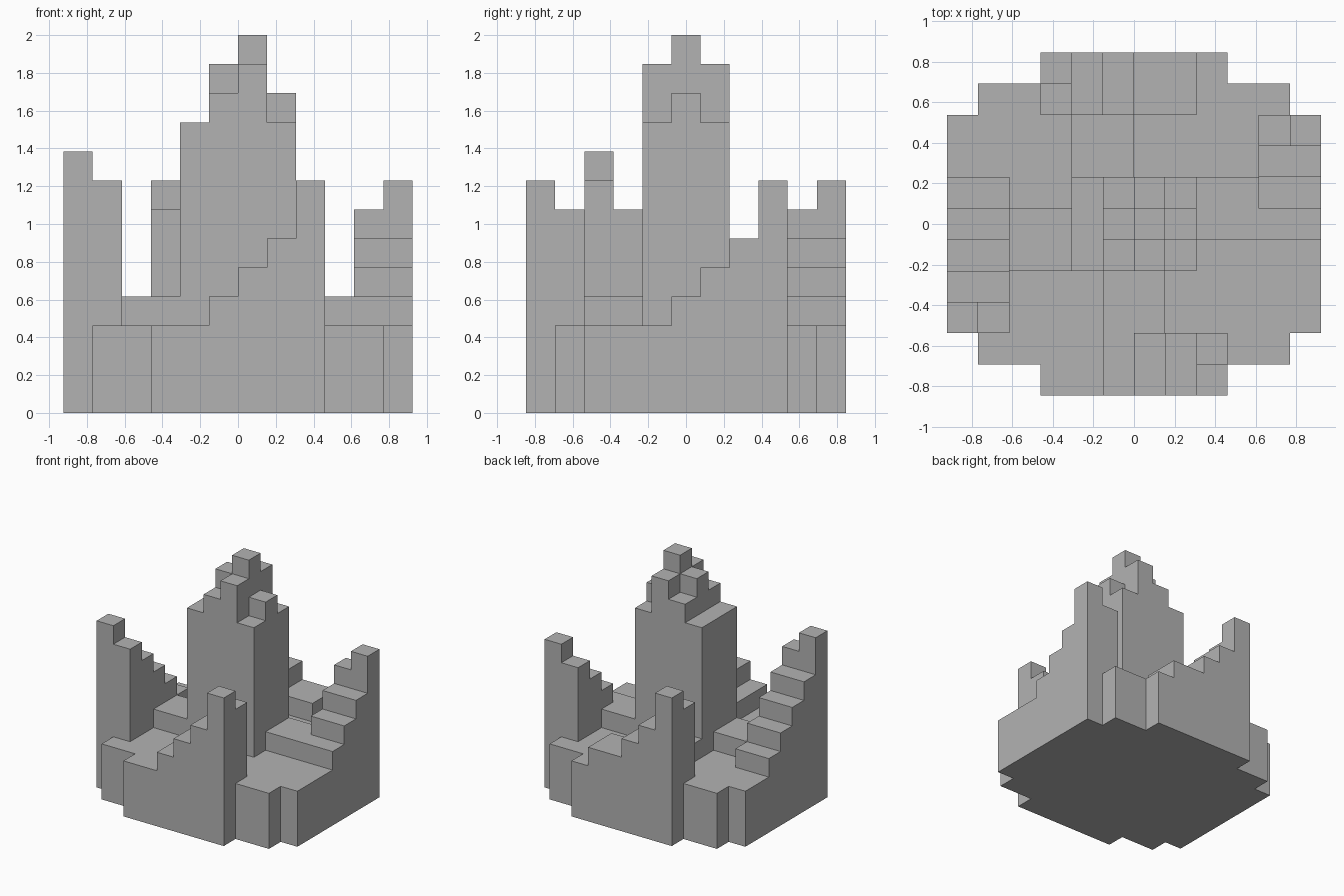
import bpy
import bmesh

cube = bpy.data.objects.get("Cube")
if cube:
    bpy.data.objects.remove(cube, do_unlink=True)

U = 2 / 13        # one block
FLOOR = 3         # courtyard height in blocks

stone = bpy.data.materials.new("grey_stone")
stone.use_nodes = True
grey = (0.45, 0.45, 0.45, 1)
stone.diffuse_color = grey
stone.node_tree.nodes["Principled BSDF"].inputs["Base Color"].default_value = grey


def prism(name, outline, axis, a, b):
    """Extrude a flat outline, in block units, along one axis from a to b."""
    bm = bmesh.new()
    verts = []
    for p, q in outline:
        co = [p, q]
        co.insert(axis, a)
        verts.append(bm.verts.new([c * U for c in co]))
    face = bm.faces.new(verts)
    res = bmesh.ops.extrude_face_region(bm, geom=[face])
    shift = [0, 0, 0]
    shift[axis] = (b - a) * U
    moved = [g for g in res["geom"] if isinstance(g, bmesh.types.BMVert)]
    bmesh.ops.translate(bm, verts=moved, vec=shift)
    bmesh.ops.recalc_face_normals(bm, faces=bm.faces)
    mesh = bpy.data.meshes.new(name)
    bm.to_mesh(mesh)
    bm.free()
    mesh.materials.append(stone)
    obj = bpy.data.objects.new(name, mesh)
    bpy.context.collection.objects.link(obj)
    return obj


def block(name, x0, x1, y0, y1, z0, z1):
    return prism(name, [(x0, y0), (x1, y0), (x1, y1), (x0, y1)], 2, z0, z1)


def stepped(name, axis, a, b, start, heights):
    """Wall with one-block treads of the given heights, standing on the floor."""
    outline = [(start, FLOOR)]
    pos, last = start, None
    for h in heights:
        if h != last:
            if last is not None:
                outline.append((pos, last))
            outline.append((pos, h))
        pos, last = pos + 1, h
    outline += [(pos, last), (pos, FLOOR)]
    return prism(name, outline, axis, a, b)


# Plinth with notched corners: one quarter mirrored round
quarter = [(6, 3.5), (5, 3.5), (5, 4.5), (3, 4.5), (3, 5.5)]
right_half = [(x, -y) for x, y in reversed(quarter)] + quarter
plinth = right_half + [(-x, y) for x, y in reversed(right_half)]
prism("plinth", plinth, 2, 0, FLOOR)

# Stepped walls on the four sides
stepped("front_wall", 1, -5.5, -3.5, -1, [4, 5, 6, 7])
stepped("left_wall", 0, 4, 6, -0.5, [4, 5, 6, 7])
stepped("back_wall", 1, 3.5, 5.5, -3, [7, 6, 5, 4, 4])
stepped("right_wall", 0, -6, -4, -3.5, [8, 7, 6, 5, 4])

# Turret blocks on the high outer ends
block("front_turret", 2, 3, -5.5, -4.5, 7, 8)
block("left_turret", 5, 6, 2.5, 3.5, 7, 8)
block("back_turret", -3, -2, 4.5, 5.5, 7, 8)
block("right_turret", -6, -5, -3.5, -2.5, 8, 9)

# Raised walkways from the walls to the tower
block("front_walkway", -1, 1, -5.5 + 2, -1.5, FLOOR, 4)
block("left_walkway", 2, 4, -0.5, 1.5, FLOOR, 4)
block("back_walkway", -2, 0, 1.5, 3.5, FLOOR, 4)
block("right_walkway", -4, -2, -1.5, 0.5, FLOOR, 4)

# Central tower with a ridge of blocks along its middle
stepped("tower", 1, -1.5, 1.5, -2, [10, 11, 12, 10])
for x, z in ((-1, 11), (0, 12), (1, 10)):
    block("tower_ridge", x, x + 1, -0.5, 0.5, z, z + 1)
